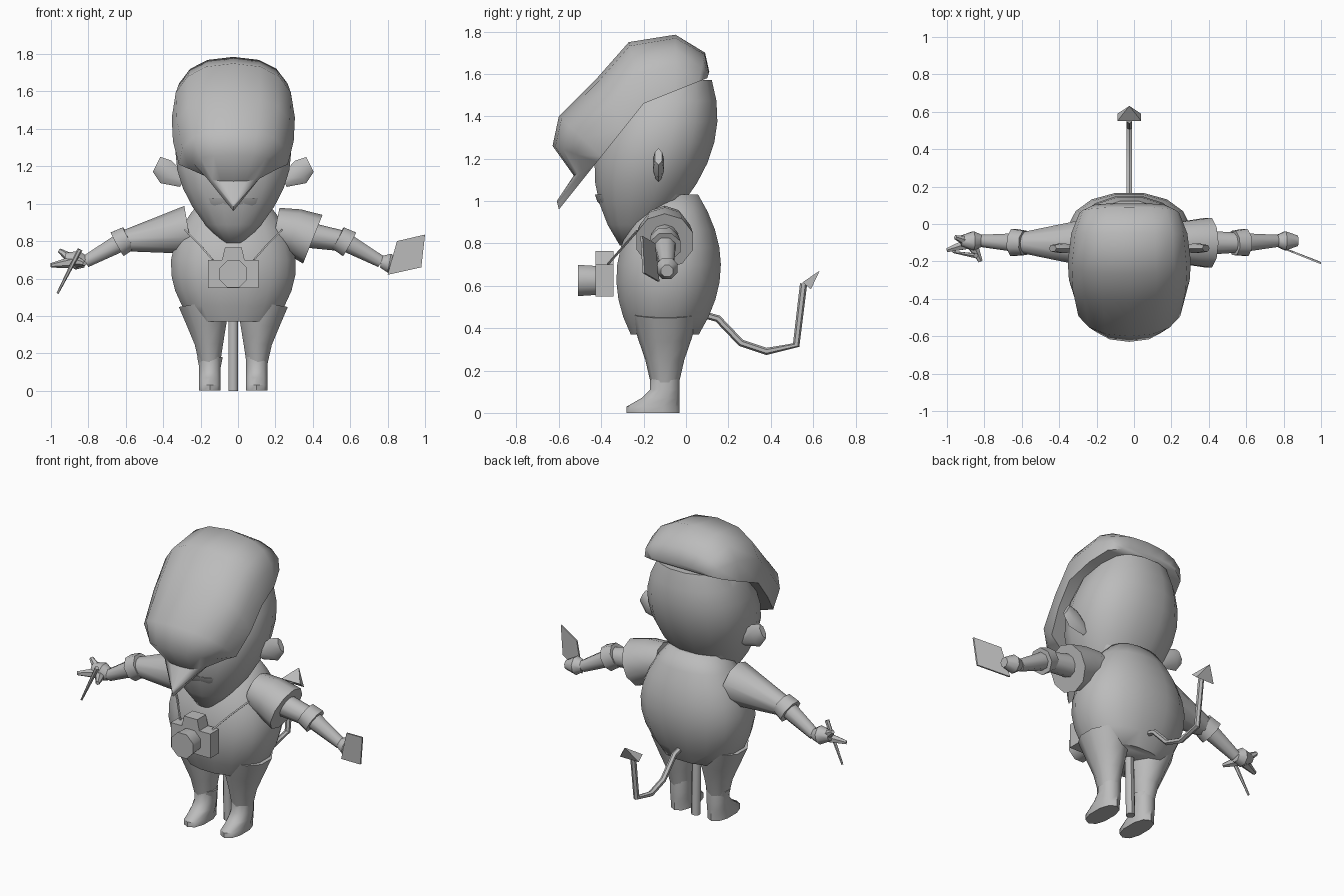
import bpy, bmesh, math
from mathutils import Vector

cube = bpy.data.objects.get("Cube")
if cube:
    bpy.data.objects.remove(cube)

MID = -.025  # the figure's own centre line
SHADE = (.5, .5, .5, 1)

grey = bpy.data.materials.new("plain_grey")
grey.use_nodes = True
grey.diffuse_color = SHADE
grey.node_tree.nodes["Principled BSDF"].inputs["Base Color"].default_value = SHADE


def power(value, exponent):
    return math.copysign(abs(value) ** exponent, value)


def skin(name, rings, angle=45):
    """Bridge rings of points into a closed, smooth-shaded skin."""
    bm = bmesh.new()
    loops = [[bm.verts.new(point) for point in ring] for ring in rings]
    count = len(loops[0])
    for lower, upper in zip(loops, loops[1:]):
        for i in range(count):
            j = (i + 1) % count
            bm.faces.new((lower[i], lower[j], upper[j], upper[i]))
    bm.faces.new(loops[0])
    bm.faces.new(loops[-1])
    bmesh.ops.remove_doubles(bm, verts=bm.verts, dist=.0005)
    bmesh.ops.recalc_face_normals(bm, faces=bm.faces)
    mesh = bpy.data.meshes.new(name)
    bm.to_mesh(mesh)
    bm.free()
    mesh.materials.append(grey)
    part = bpy.data.objects.new(name, mesh)
    bpy.context.collection.objects.link(part)
    bpy.ops.object.select_all(action='DESELECT')
    part.select_set(True)
    bpy.context.view_layer.objects.active = part
    bpy.ops.object.shade_smooth_by_angle(angle=math.radians(angle))


def oval(centre, u, v, sides=12, exponent=1):
    """Ring around a centre; an exponent under one makes it boxier."""
    centre, u, v = Vector(centre), Vector(u), Vector(v)
    turns = [math.tau * (i + .5) / sides for i in range(sides)]
    return [centre + u * power(math.cos(a), exponent) + v * power(math.sin(a), exponent) for a in turns]


def bulge(name, bottom, top, width, depth, start, stop, steps=8):
    """Upright egg whose rings follow the stretch of a sine between two phases."""
    bottom, top = Vector(bottom), Vector(top)
    rings = []
    for i in range(steps + 1):
        t = i / steps
        swell = math.sin(math.pi * (start + (stop - start) * t)) ** .8
        rings.append(oval(bottom.lerp(top, t), (width * swell, 0, 0), (0, depth * swell, 0), 16, .88))
    skin(name, rings, 60)


def tube(name, path, first, last, sides=8, stretch=1):
    """Tube along a path, its radius running evenly from first to last."""
    path = [Vector(point) for point in path]
    end = len(path) - 1
    rings = []
    for i, point in enumerate(path):
        along = (path[min(i + 1, end)] - path[max(i - 1, 0)]).normalized()
        guide = Vector((0, 1, 0)) if abs(along.x) > .4 else Vector((1, 0, 0))
        u = (guide - along * guide.dot(along)).normalized()
        radius = first + (last - first) * i / end
        rings.append(oval(point, u * radius, along.cross(u) * radius * stretch, sides))
    skin(name, rings)


def plate(name, outline, thickness):
    half = Vector(thickness) / 2
    skin(name, [[Vector(p) - half for p in outline], [Vector(p) + half for p in outline]], 30)


# Torso and head
bulge("torso", (MID, -.1, .37), (MID, -.06, 1.03), .34, .25, .2, .87)
bulge("head", (MID, -.26, .79), (MID, -.07, 1.57), .315, .28, .04, .78)
skin("lower_lip", [oval((MID, -.2, z), (r, 0, 0), (0, r, 0), 14, .88)
                   for z, r in ((.94, .17), (1, .22), (1.03, .23))])

# Swept hair: arches from rim to crown, running back to front into a peak
crown = [(.11, 1.61), (.09, 1.7), (-.05, 1.785), (-.27, 1.75), (-.42, 1.58),
         (-.6, 1.4), (-.63, 1.26), (-.53, 1.12), (-.61, 1)]
rim = [.1, .06, -.05, -.2, -.3, -.4, -.42, -.45, -.6]
arches = []
for i, ((top_y, top_z), low_y) in enumerate(zip(crown, rim)):
    low_z = min(1.54 + .4 * low_y, 1.71 + 1.25 * low_y)
    width = .33 * power(math.sin(math.pi * (i + 1.5) / 9.5), .7)
    arch = []
    for k in range(9):
        a = math.pi * k / 8
        lift = power(math.sin(a), .8)
        arch.append((MID + width * power(math.cos(a), .85),
                     low_y + (top_y - low_y) * lift, low_z + (top_z - low_z) * lift))
    arches.append(arch)
skin("hair", arches, 55)

# Paired parts, mirrored about the centre line
for label, side in (("left", 1), ("right", -1)):

    def at(x, y, z):
        return Vector((MID + side * x, y, z))

    # Ears
    tilt = Vector((-side * .5, 0, 1))
    skin(label + "_ear", [oval(at(x, -.13, z), (0, r / 2, 0), tilt * r, 6)
                          for x, z, r in ((.27, 1.12, .03), (.36, 1.17, .06), (.41, 1.21, .04))])

    # Legs and boots
    tube(label + "_leg", [at(.16, -.1, .47), at(.14, -.1, .35), at(.13, -.1, .25), at(.125, -.1, .1)],
         .14, .05, 10, 1.15)
    skin(label + "_boot", [oval(at(.125, (front - .03) / 2, z), (.06, 0, 0), (0, (-.03 - front) / 2, 0), 10, .85)
                           for z, front in ((0, -.28), (.03, -.28), (.07, -.21), (.11, -.17), (.18, -.17))])

    # Arms, elbow bands and fists
    shoulder, elbow, wrist = at(.24, -.1, .86), at(.59, -.1, .8), at(.79, -.09, .69)
    knuckles = at(.9, -.09, .69 - side * .02)
    slope = (wrist - elbow).normalized() * .035
    tube(label + "_upper_arm", [shoulder, elbow], .08 if side > 0 else .13, .055, 10)
    tube(label + "_elbow_band", [elbow - slope, elbow + slope], .07, .078)
    tube(label + "_forearm", [elbow, wrist], .055, .035)
    tube(label + "_fist", [wrist, wrist.lerp(knuckles, .4)], .034, .055)
    tube(label + "_knuckles", [wrist.lerp(knuckles, .4), knuckles], .055, .03)

    # Strap from the shoulder down to the chest box
    tube(label + "_strap", [at(.11, -.37, .7), at(.18, -.3, .78), at(.26, -.23, .86)], .006, .006, 4)

# One wide sleeve and one boot cuff
tube("left_sleeve", [(.2, -.1, .87), (.3, -.1, .85), (.4, -.1, .81)], .11, .14, 10)
tube("right_boot_cuff", [(MID - .125, -.1, .1), (MID - .125, -.1, .18)], .055, .072, 10)

# Held card, pencil and fingers
plate("card", [(.8, -.13, .62), (.98, -.2, .66), (1, -.21, .835), (.85, -.15, .8)], (0, .01, 0))
tube("pencil", [(-.845, -.17, .755), (-.965, -.15, .52)], .014, .006, 6)
palm = Vector((-.87, -.1, .69))
for finger, tip in (("pointing", (-1, -.14, .67)), ("bent", (-.955, -.07, .75)), ("thumb", (-.82, -.2, .68))):
    tube("right_" + finger + "_finger", [palm, tip], .035, .012, 6)

# Chest box with a raised hump and a lens
half_outline = [(.135, .55), (.135, .7), (.06, .7), (.045, .765)]
outline = half_outline + [(-x, z) for x, z in reversed(half_outline)]
plate("chest_box", [(MID + x, -.385, z) for x, z in outline], (0, .085, 0))
tube("chest_box_lens", [(MID, -.4, .625), (MID, -.44, .625), (MID, -.51, .625)], .07, .08)

# Post between the legs, and a pointed tail
tube("centre_post", [(MID, -.06, 0), (MID, -.07, .4)], .027, .027)
bends = [(.06, .47), (.15, .445), (.26, .33), (.38, .29), (.52, .32), (.555, .61)]
tube("tail", [(MID, y, z) for y, z in bends], .017, .017, 6)
tube("tail_point", [(MID, .57, .6), (MID, .63, .67)], .09, .002, 4, .4)
